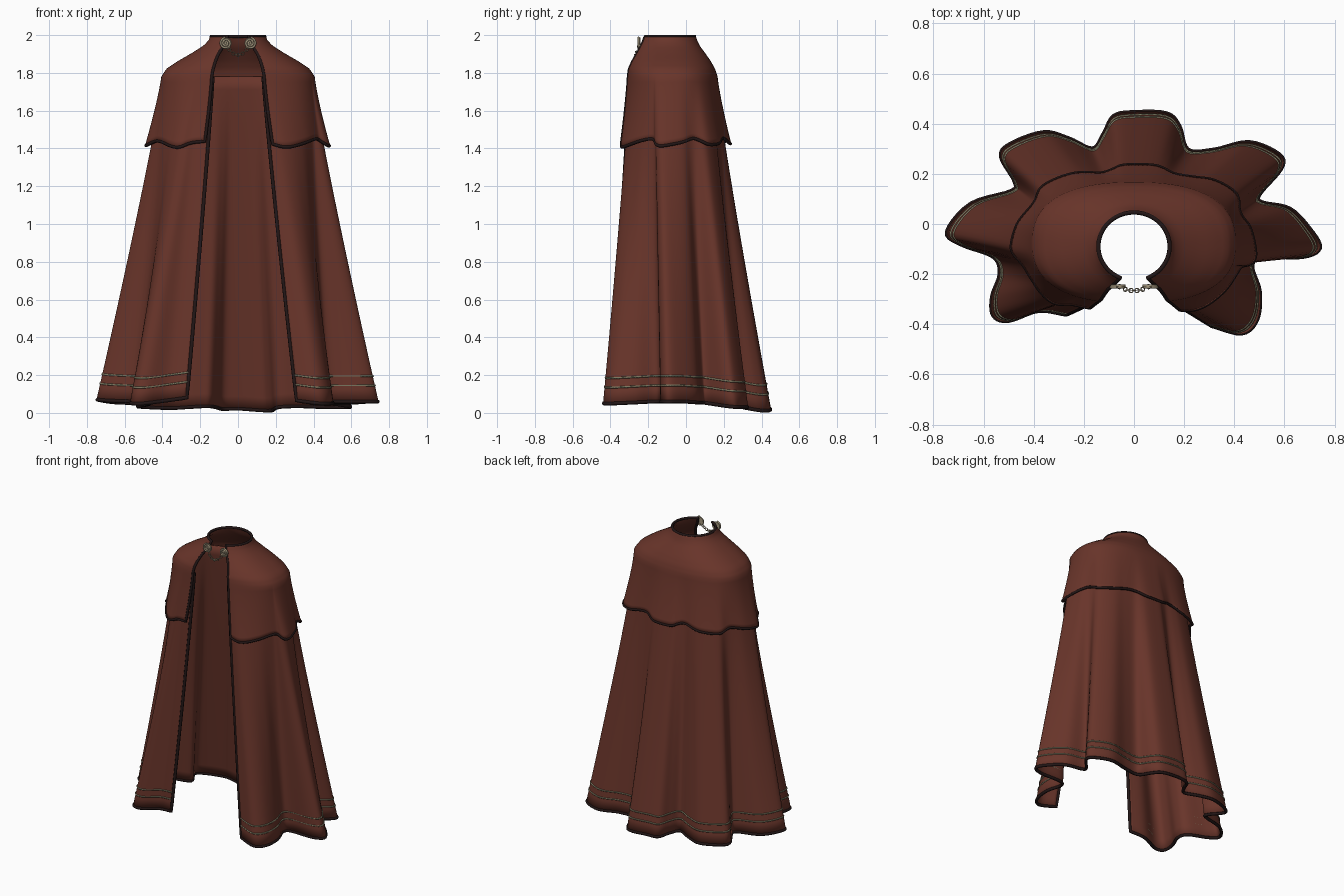
import bpy, bmesh, math
from mathutils import Vector

if "Cube" in bpy.data.objects:
    bpy.data.objects.remove(bpy.data.objects["Cube"])

def material(name, rgb):
    m = bpy.data.materials.new(name)
    m.diffuse_color = (*rgb, 1)
    m.use_nodes = True
    m.node_tree.nodes["Principled BSDF"].inputs["Base Color"].default_value = m.diffuse_color
    return m

CLOTH = material("russet_cloth", (0.140, 0.035, 0.023))
TRIM = material("dark_trim", (0.016, 0.008, 0.008))
THREAD = material("sage_thread", (0.20, 0.19, 0.12))
BRASS = material("old_brass", (0.36, 0.30, 0.20))

CY = -0.09        # centre of the wearer, in y
SHOULDER = 1.78   # height where folds begin

# Hem outline with folds, from left front edge round the back to the right
HEM = [(-.27, -.36, .08), (-.38, -.345, .065), (-.50, -.385, .05), (-.56, -.365, .05),
       (-.565, -.29, .055), (-.535, -.20, .06), (-.56, -.13, .06), (-.69, -.08, .065),
       (-.745, -.03, .07), (-.65, .08, .055), (-.49, .13, .05), (-.475, .17, .045),
       (-.53, .27, .035), (-.49, .32, .03), (-.36, .365, .025), (-.26, .34, .03),
       (-.165, .30, .035), (-.12, .36, .03), (-.08, .43, .02), (0, .445, .022),
       (.13, .44, .013), (.18, .39, .013), (.215, .295, .03), (.32, .295, .035),
       (.46, .325, .03), (.58, .275, .03), (.585, .22, .035), (.50, .12, .05),
       (.51, .085, .055), (.62, .06, .055), (.70, -.02, .06), (.74, -.095, .06),
       (.67, -.13, .06), (.51, -.13, .06), (.47, -.17, .06), (.50, -.27, .055),
       (.49, -.38, .05), (.43, -.435, .05), (.31, -.405, .065)]

# Shoulder sections: z, half width, front y, back y, half gap at the opening
LEVELS = [(2.0, .132, -.215, .036, .055), (1.97, .142, -.226, .046, .065),
          (1.94, .172, -.24, .06, .08), (1.90, .235, -.262, .09, .105),
          (1.86, .305, -.282, .118, .12), (1.82, .365, -.298, .14, .13),
          (1.78, .392, -.303, .153, .137)]

def spline(points, steps):
    pts = [Vector(p) for p in points]
    pts = [2 * pts[0] - pts[1]] + pts + [2 * pts[-1] - pts[-2]]
    out = []
    for i in range(1, len(pts) - 2):
        a, b, c, d = pts[i - 1:i + 3]
        for k in range(steps):
            t = k / steps
            out.append(.5 * (2 * b + (c - a) * t + (2 * a - 5 * b + 4 * c - d) * t * t
                             + (3 * b - a - 3 * c + d) * t ** 3))
    return out + [pts[-2]]

hem = spline(HEM, 5)
N = len(hem)
theta = [math.atan2(-p.x, CY - p.y) % (2 * math.pi) for p in hem]
for _ in range(4):
    theta = [theta[0]] + [(theta[i - 1] + theta[i] + theta[i + 1]) / 3 for i in range(1, N - 1)] + [theta[-1]]
U = [(t - theta[0]) / (theta[-1] - theta[0]) for t in theta]

def shoulder(u, z):
    for lo, hi in zip(LEVELS[1:], LEVELS):
        if z >= lo[0] - 1e-6:
            f = (z - lo[0]) / (hi[0] - lo[0])
            break
    _, a, yf, yb, g = (l + (h - l) * f for l, h in zip(lo, hi))
    yc, b = (yf + yb) / 2, (yb - yf) / 2
    s = math.atan2(g, b)
    t = s + u * (2 * math.pi - 2 * s)
    n = 2 + .5 * min(1, (2 - z) / .2)      # rounder neck, squarer shoulders
    sx, sy = math.sin(t), math.cos(t)
    r = (abs(sx / a) ** n + abs(sy / b) ** n) ** (-1 / n)
    return Vector((-sx * r, yc - sy * r, z))

def surface(j, z, off=0):
    p = shoulder(U[j], max(z, SHOULDER))
    if z < SHOULDER:
        t = (SHOULDER - z) / (SHOULDER - hem[j].z)
        p = p.lerp(hem[j], t ** 1.1)
        p.z = z
    out = Vector((p.x, p.y - CY, 0)).normalized()
    return p + out * off

def cape_hem(j):
    p = hem[j]
    r = math.hypot(p.x / .62, (p.y - .0) / .41)
    return 1.435 - .11 * (r - 1)
cz = [cape_hem(j) for j in range(N)]
for _ in range(6):
    cz = [cz[0]] + [(cz[i - 1] + cz[i] + cz[i + 1]) / 3 for i in range(1, N - 1)] + [cz[-1]]

def cape_point(j, z):
    s = max(0, (SHOULDER - z) / (SHOULDER - cz[j]))
    return surface(j, z, .010 + .022 * s ** 1.5)

def cloth(name, rows):
    me = bpy.data.meshes.new(name)
    faces = [(r * N + j, r * N + j + 1, (r + 1) * N + j + 1, (r + 1) * N + j)
             for r in range(len(rows) - 1) for j in range(N - 1)]
    me.from_pydata([p for row in rows for p in row], [], faces)
    bm = bmesh.new()
    bm.from_mesh(me)
    bmesh.ops.recalc_face_normals(bm, faces=bm.faces)
    bm.to_mesh(me)
    bm.free()
    me.materials.append(CLOTH)
    me.shade_smooth()
    ob = bpy.data.objects.new(name, me)
    bpy.context.collection.objects.link(ob)
    mod = ob.modifiers.new("thickness", 'SOLIDIFY')
    mod.thickness = .008
    mod.offset = 0
    return ob

def tube(name, points, radius, mat, closed=False, res=2):
    cu = bpy.data.curves.new(name, 'CURVE')
    cu.dimensions = '3D'
    cu.bevel_depth = radius
    cu.bevel_resolution = res
    cu.use_fill_caps = True
    sp = cu.splines.new('POLY')
    sp.points.add(len(points) - 1)
    for q, p in zip(sp.points, points):
        q.co = (*p, 1)
    sp.use_cyclic_u = closed
    sp.use_smooth = True
    cu.materials.append(mat)
    ob = bpy.data.objects.new(name, cu)
    bpy.context.collection.objects.link(ob)
    return ob

# Long cloak body
R = 26
body = [[surface(j, SHOULDER + (hem[j].z - SHOULDER) * r / R) for j in range(N)] for r in range(R + 1)]
cloth("cloak_body", body)

# Short shoulder cape with the neck
tops = [2 - .22 * i / 16 for i in range(17)]
cape = [[cape_point(j, z) for j in range(N)] for z in tops]
cape += [[cape_point(j, SHOULDER + (cz[j] - SHOULDER) * r / 12) for j in range(N)] for r in range(1, 13)]
for p in cape[0]:
    p.z = 1.993
cloth("shoulder_cape", cape)

# Dark piping on the edges
def border(rows):
    return [r[0] for r in rows] + rows[-1][1:-1] + [r[-1] for r in reversed(rows)]
tube("cloak_piping", border(body), .010, TRIM)
tube("cape_piping", border(cape) + cape[0][-2:0:-1], .0085, TRIM, closed=True)

# Two embroidered lines above the hem
for name, h in (("lower_hem_line", .085), ("upper_hem_line", .135)):
    tube(name, [surface(j, hem[j].z + h, .004) for j in range(N)], .0055, THREAD, res=1)

# Spiral clasps
for side, name in ((-1, "left_clasp"), (1, "right_clasp")):
    c = Vector((side * .064, -.252, 1.957))
    turn = [c + Vector((side * math.cos(a), 0, math.sin(a))) * (.004 + .0265 * a / 14)
            for a in (14 * i / 60 for i in range(61))]
    tube(name, turn, .0055, BRASS)
    bpy.ops.mesh.primitive_cylinder_add(vertices=24, radius=.03, depth=.008,
                                        location=c + Vector((0, .006, 0)), rotation=(math.pi / 2, 0, 0))
    plate = bpy.context.object
    plate.name = name + "_plate"
    plate.data.materials.append(BRASS)

# Hanging chain between the clasps
LINKS = 11
for i in range(LINKS):
    x = -1 + 2 * i / (LINKS - 1)
    bpy.ops.mesh.primitive_torus_add(major_segments=14, minor_segments=6,
                                     major_radius=.0085, minor_radius=.0025,
                                     location=(x * .058, -.266 + .016 * x * x, 1.895 + .045 * x * x),
                                     rotation=(math.pi / 2 if i % 2 else 0, .8 * -x, 0))
    link = bpy.context.object
    link.name = f"chain_link_{i + 1}"
    link.data.materials.append(BRASS)
    link.data.shade_smooth()
